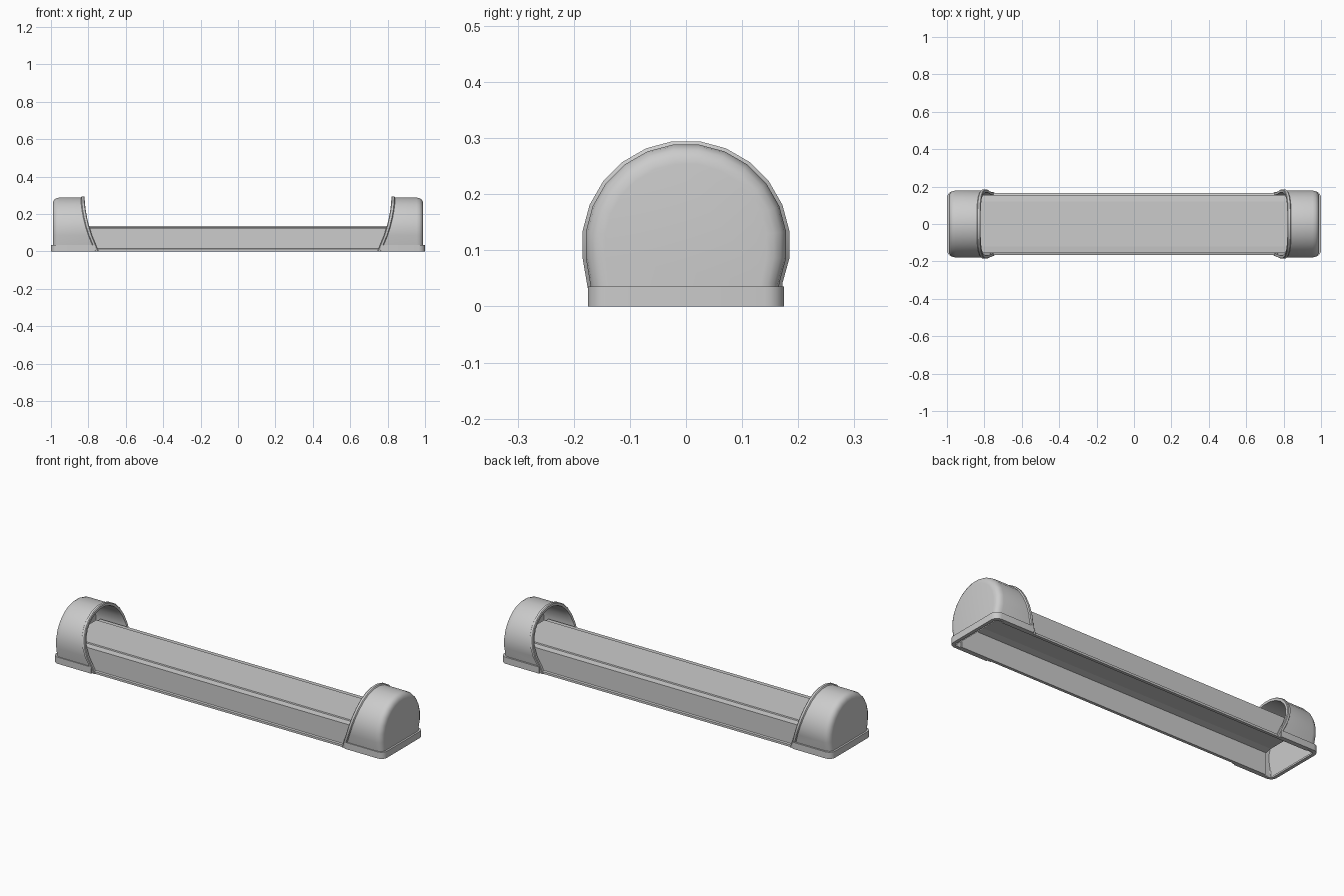
import bpy, bmesh, math

if "Cube" in bpy.data.objects:
    bpy.data.objects.remove(bpy.data.objects["Cube"])


def finish(name, bm, smooth=True):
    bmesh.ops.recalc_face_normals(bm, faces=bm.faces[:])
    me = bpy.data.meshes.new(name)
    bm.to_mesh(me)
    bm.free()
    ob = bpy.data.objects.new(name, me)
    bpy.context.collection.objects.link(ob)
    if smooth:
        bpy.ops.object.select_all(action='DESELECT')
        ob.select_set(True)
        bpy.context.view_layer.objects.active = ob
        bpy.ops.object.shade_smooth_by_angle(angle=math.radians(35))
    return ob


def prism(bm, points, offset):
    face = bm.faces.new([bm.verts.new(p) for p in points])
    new = bmesh.ops.extrude_face_region(bm, geom=[face])['geom']
    bmesh.ops.translate(bm, vec=offset,
                        verts=[v for v in new if isinstance(v, bmesh.types.BMVert)])


# Long channel: open underneath, stepped top plate and a bottom lip
outer = [(.165, 0), (.165, .012), (.156, .015), (.155, .126), (.121, .129), (.119, .135)]
inner = [(.112, .125), (.147, .118), (.149, 0)]
half_out = outer + [(-y, z) for y, z in reversed(outer)]
half_in = [(-y, z) for y, z in reversed(inner)] + inner
bm = bmesh.new()
prism(bm, [(-.94, y, z) for y, z in half_out + half_in], (1.88, 0, 0))
finish("channel_body", bm, False)

# Arch outline shared by the end caps (foot, faceted arc, foot)
R, CZ = .18, .11
arch = [(.164, 0)]
for i in range(15):
    a = math.radians(-15 - 7.5 + 15 * i + 0)
    arch.append((R * math.cos(a), CZ + R * math.sin(a)))
arch.append((-.164, 0))


def edge_x(z):
    # swept opening edge, further inboard towards the foot
    t = max(0, min(1, z / .29))
    return .745 + .075 * (1 - (1 - t) ** 1.8)


def offset(p, d):
    k = 1 + d / R
    y, z = p
    return y * k, CZ + (z - CZ) * k if z > CZ else z


def make_cap(s, side):
    bm = bmesh.new()
    # ring list: (offset, distance from the swept edge or fixed x)
    rings = [(-.013, .975, False), (-.013, .02, True), (-.010, 0, True),
             (.003, 0, True), (.006, .004, True), (.006, .016, True),
             (0, .020, True), (0, .955, False), (-.003, .970, False),
             (-.010, .981, False), (-.022, .988, False), (-.035, .990, False)]
    loops = []
    for d, x, swept in rings:
        row = []
        for p in arch:
            y, z = offset(p, d)
            row.append(bm.verts.new((s * (edge_x(p[1]) + x if swept else x), y, z)))
        loops.append(row)
    for a, b in zip(loops, loops[1:]):
        for i in range(len(a) - 1):
            bm.faces.new((a[i], a[i + 1], b[i + 1], b[i]))
    bm.faces.new(loops[0])
    bm.faces.new(loops[-1])
    finish(side + "_end_cap", bm)

    # Base flange: U-shaped band with rounded outer corners
    def path(hw, xe, r):
        right = [(.765, hw)]
        for i in range(6):
            a = math.radians(90 - 18 * i)
            right.append((xe - r + r * math.cos(a), hw - r + r * math.sin(a)))
        return right + [(x, -y) for x, y in reversed(right)]
    pts = path(.175, 1.0, .035) + path(.158, .982, .02)[::-1]
    bm = bmesh.new()
    prism(bm, [(s * x, y, 0) for x, y in pts], (0, 0, .036))
    finish(side + "_base_flange", bm)


for s, side in ((1, "right"), (-1, "left")):
    make_cap(s, side)
